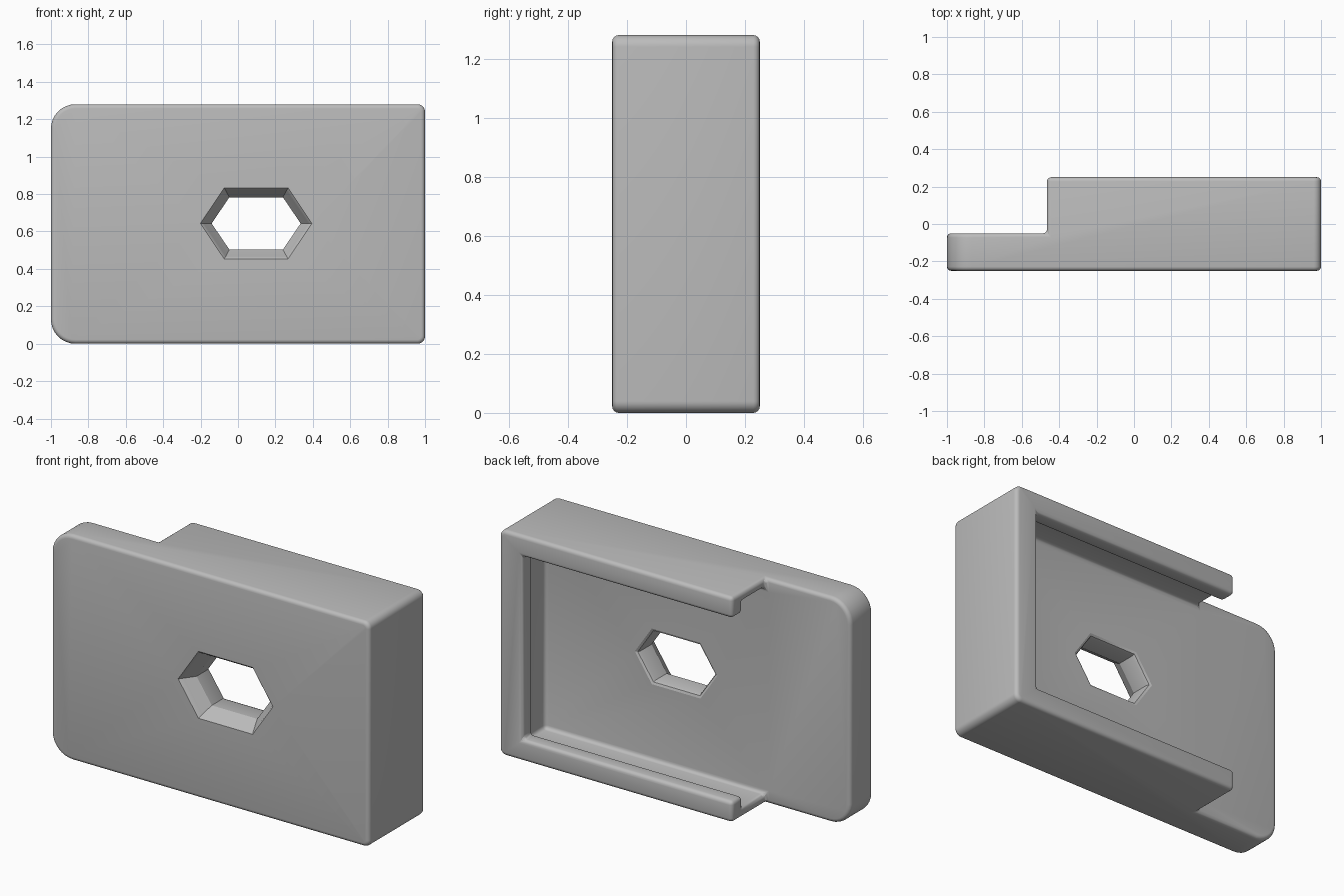
import bpy, bmesh, math

if "Cube" in bpy.data.objects:
    bpy.data.objects.remove(bpy.data.objects["Cube"])

W, H, D = 1.0, 1.28, 0.25       # half width, height, half depth
FLOOR, LIP = -0.05, 0.155       # back of the plate, underside of the lip

grey = bpy.data.materials.new("plain_grey")
grey.use_nodes = True
grey.diffuse_color = (0.5, 0.5, 0.5, 1)
grey.node_tree.nodes["Principled BSDF"].inputs["Base Color"].default_value = (0.5, 0.5, 0.5, 1)


def loft(name, loops):
    """Closed solid through (outline, y) pairs; outlines are xz points."""
    bm = bmesh.new()
    rings = [[bm.verts.new((x, y, z)) for x, z in pts] for pts, y in loops]
    n = len(rings[0])
    for a, b in zip(rings, rings[1:]):
        for i in range(n):
            j = (i + 1) % n
            bm.faces.new((a[i], a[j], b[j], b[i]))
    bm.faces.new(rings[0])
    bm.faces.new(rings[-1])
    bmesh.ops.recalc_face_normals(bm, faces=bm.faces)
    mesh = bpy.data.meshes.new(name)
    bm.to_mesh(mesh)
    bm.free()
    mesh.materials.append(grey)
    obj = bpy.data.objects.new(name, mesh)
    bpy.context.collection.objects.link(obj)
    return obj


def rect(x0, x1, z0, z1):
    return [(x0, z0), (x1, z0), (x1, z1), (x0, z1)]


def rounded(corners, steps=8):
    """Arc points for (centre x, centre z, radius, start angle) corners."""
    pts = []
    for cx, cz, r, start in corners:
        for i in range(steps + 1):
            a = math.radians(start + 90 * i / steps)
            pts.append((cx + r * math.cos(a), cz + r * math.sin(a)))
    return pts


def hexagon(d):
    """Stretched hexagon of the window, grown outwards by d."""
    hx, fx, hz = 0.238 + d * 1.2, 0.143 + d * 0.55, 0.14 + d
    half = [(hx, 0), (fx, hz), (-fx, hz)]
    return [(0.097 + s * x, 0.643 + s * z) for s in (1, -1) for x, z in half]


def apply(obj, kind, **settings):
    mod = obj.modifiers.new(kind, kind)
    for key, value in settings.items():
        setattr(mod, key, value)
    bpy.context.view_layer.objects.active = obj
    bpy.ops.object.modifier_apply(modifier=mod.name)


def cut(obj, cutter):
    apply(obj, "BOOLEAN", operation="DIFFERENCE", solver="EXACT", object=cutter)
    bpy.data.objects.remove(cutter)


# Body: large corners on the open end, small ones on the closed end
big, small = 0.13, 0.04
outline = rounded([(W - small, H - small, small, 0), (-W + big, H - big, big, 90),
                   (-W + big, big, big, 180), (W - small, small, small, 270)])
body = loft("holder_body", [(outline, -D), (outline, D)])

# Thin end tab, then the pocket with its undercut rails
cut(body, loft("tab_cutter", [(rect(-1.3, -0.465, -0.3, 1.6), y) for y in (FLOOR, 0.5)]))
groove = rect(-0.7, 0.92, 0.055, H - 0.055)
mouth = rect(-0.75, 0.855, 0.12, H - 0.12)
cut(body, loft("pocket_cutter", [(groove, FLOOR), (groove, LIP), (mouth, LIP), (mouth, 0.5)]))

# Soft edges
apply(body, "DECIMATE", decimate_type="DISSOLVE", angle_limit=math.radians(1))
apply(body, "BEVEL", width=0.022, segments=4, limit_method="ANGLE", angle_limit=math.radians(30))

# Window: flared at the front, straight in the middle, eased at the back
flare = [(0.2, -0.4), (0.052, -0.252), (0.042, -0.242), (0.036, -0.23), (0, -0.17),
         (0, -0.07), (0.006, -0.056), (0.02, -0.049), (0.1, 0.03)]
cut(body, loft("window_cutter", [(hexagon(d), y) for d, y in flare]))

# Smooth shading with crisp creases
bpy.ops.object.select_all(action="DESELECT")
body.select_set(True)
bpy.context.view_layer.objects.active = body
bpy.ops.object.shade_smooth_by_angle(angle=math.radians(25))
